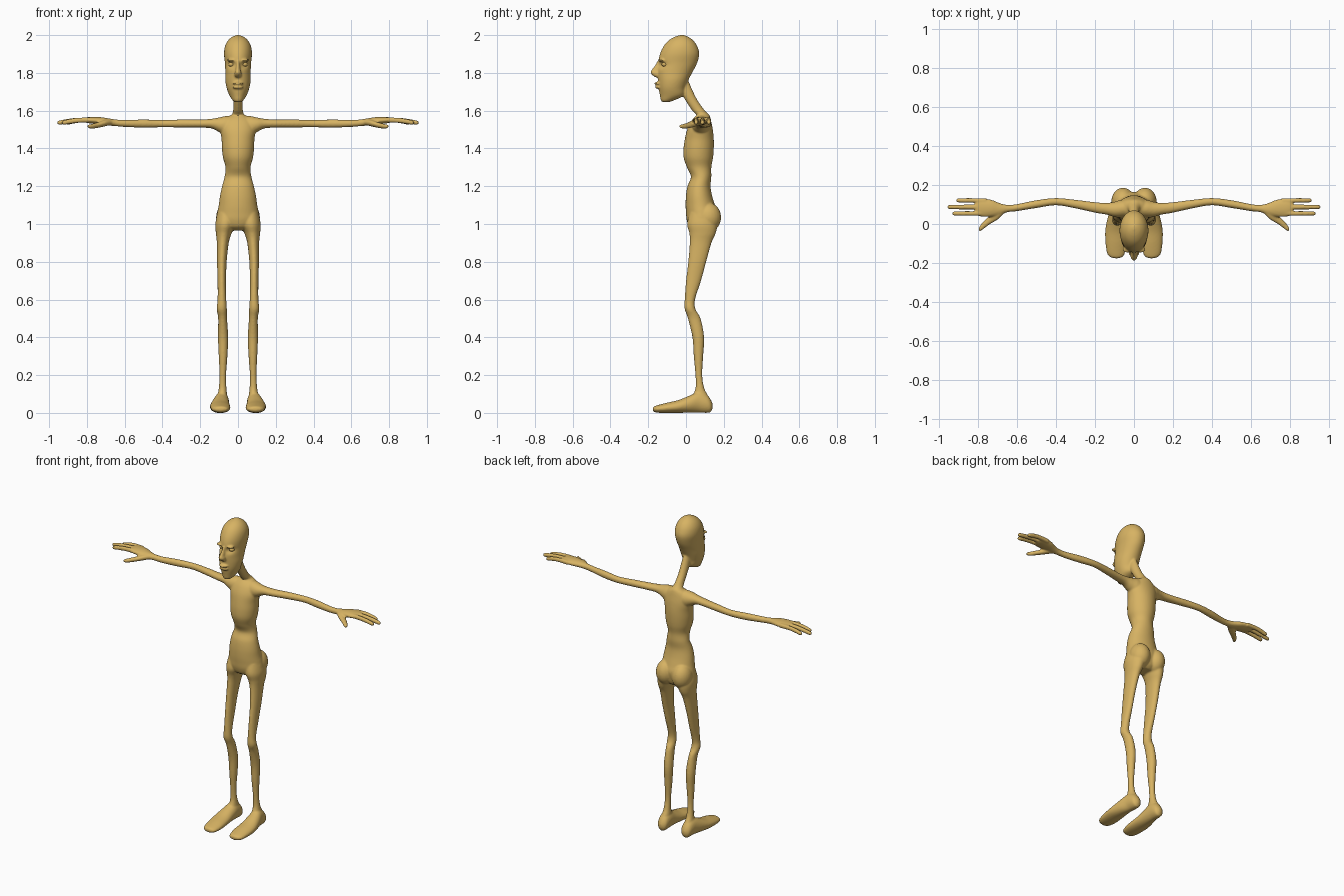
import bpy, bmesh, math
from mathutils import Vector, Matrix

skin = bpy.data.materials.new("tan skin")
skin.diffuse_color = (0.68, 0.45, 0.125, 1)
parts = []


def finish(bm, name):
    bmesh.ops.recalc_face_normals(bm, faces=bm.faces[:])
    me = bpy.data.meshes.new(name)
    bm.to_mesh(me)
    bm.free()
    me.materials.append(skin)
    ob = bpy.data.objects.new(name, me)
    bpy.context.collection.objects.link(ob)
    return ob


def spline(p0, p1, p2, p3, t):
    return [0.5 * (2 * b + (c - a) * t + (2 * a - 5 * b + 4 * c - d) * t * t
                   + (3 * b - a - 3 * c + d) * t ** 3) for a, b, c, d in zip(p0, p1, p2, p3)]


def loft(name, axis, st, s=1, n=32, sub=5, shape=None):
    """Tube along an axis; station = position, then low/high bounds on the other two axes."""
    if len(st[0]) == 4:  # centred part: position, half width, y low, y high
        st = [(z, -w, w, lo, hi) for z, w, lo, hi in st]
    rows = []
    for i in range(len(st) - 1):
        q = [st[max(i - 1, 0)], st[i], st[i + 1], st[min(i + 2, len(st) - 1)]]
        rows += [spline(*q, k / sub) for k in range(sub)]
    rows.append(st[-1])
    bm = bmesh.new()
    rings = []
    for t, a0, a1, b0, b1 in rows:
        ring = []
        for k in range(n):
            an = 2 * math.pi * k / n
            a = (a0 + a1) / 2 + (a1 - a0) / 2 * math.cos(an)
            b = (b0 + b1) / 2 + (b1 - b0) / 2 * math.sin(an)
            x, y, z = {'x': (t, a, b), 'y': (a, t, b), 'z': (a, b, t)}[axis]
            ring.append(bm.verts.new((x * s, y, z)))
        rings.append(ring)
    for r, q in zip(rings, rings[1:]):
        for k in range(n):
            bm.faces.new((r[k], r[(k + 1) % n], q[(k + 1) % n], q[k]))
    bm.faces.new(rings[0])
    bm.faces.new(rings[-1])
    if shape:
        for v in bm.verts:
            shape(v.co)
    ob = finish(bm, name)
    parts.append(ob)
    return ob


def ball(name, c, r):
    bm = bmesh.new()
    bmesh.ops.create_uvsphere(bm, u_segments=24, v_segments=16, radius=1,
                              matrix=Matrix.Translation(c) @ Matrix.Diagonal((*r, 1)))
    return finish(bm, name)


def eye_sockets(co):
    if co.y < -0.06:
        for s in (-1, 1):
            d2 = ((co.x - s * 0.034) / 0.022) ** 2 + ((co.z - 1.842) / 0.016) ** 2
            co.y += 0.018 * math.exp(-d2)


# head and neck
loft("head", 'z', [
    (1.645, .012, -.118, -.09), (1.652, .026, -.132, -.07), (1.68, .045, -.138, -.012),
    (1.72, .060, -.145, -.003), (1.76, .067, -.148, .012), (1.80, .067, -.150, .032),
    (1.85, .069, -.148, .058), (1.90, .074, -.138, .070), (1.94, .069, -.119, .060),
    (1.97, .054, -.094, .040), (1.99, .032, -.062, .014), (2.0, .008, -.03, -.01)],
    n=64, sub=6, shape=eye_sockets)
loft("neck", 'z', [
    (1.53, .05, .06, .125), (1.57, .036, .060, .127), (1.60, .026, .033, .100),
    (1.65, .024, .0, .064), (1.70, .024, -.03, .038), (1.76, .022, -.06, .012)])

# face
loft("nose", 'z', [
    (1.775, .008, -.158, -.13), (1.783, .018, -.172, -.13), (1.80, .019, -.188, -.13),
    (1.815, .013, -.183, -.13), (1.84, .010, -.164, -.12), (1.865, .008, -.150, -.12)])
for nm, z, y in (("upper_lip", 1.744, -.150), ("lower_lip", 1.724, -.146)):
    parts.append(ball(nm, (0, y, z), (.03, .018, .008)))

# torso
loft("torso", 'z', [
    (.965, .05, .05, .13), (.985, .09, .018, .15), (1.02, .114, .004, .160),
    (1.06, .110, .0, .165), (1.10, .102, -.002, .153), (1.15, .095, .0, .138),
    (1.20, .084, .008, .130), (1.25, .071, .026, .134), (1.30, .066, .005, .134),
    (1.35, .079, -.012, .143), (1.40, .085, -.013, .147), (1.45, .087, -.006, .147),
    (1.50, .094, .006, .142), (1.54, .085, .025, .134), (1.565, .06, .045, .128),
    (1.58, .03, .065, .122)], n=48)

for s, side in ((-1, "right"), (1, "left")):
    # legs, buttocks and feet
    parts.append(ball(side + "_buttock", (s * .056, .117, 1.035), (.060, .069, .078)))
    loft(side + "_leg", 'z', [
        (1.06, .02, .108, .02, .15), (1.0, .014, .120, .006, .165), (.95, .034, .117, .018, .157),
        (.90, .049, .112, .020, .135), (.80, .060, .111, .012, .107), (.70, .063, .108, .0, .080),
        (.60, .062, .108, -.007, .048), (.55, .059, .113, -.007, .050), (.50, .058, .105, .010, .077),
        (.40, .052, .106, .034, .096), (.30, .056, .102, .041, .091), (.20, .063, .098, .050, .086),
        (.13, .061, .102, .050, .097), (.08, .056, .110, .030, .122), (.03, .055, .112, .02, .128)], s)
    loft(side + "_foot", 'y', [
        (-.176, .08, .10, .014, .026), (-.17, .060, .122, .006, .034), (-.15, .047, .138, .001, .041),
        (-.10, .040, .146, -.001, .054), (-.04, .042, .148, .0, .068), (.02, .046, .138, .001, .092),
        (.07, .048, .124, .001, .112), (.11, .050, .118, .0, .096), (.13, .057, .110, .004, .072),
        (.141, .075, .092, .025, .048)], s)
    # arm and palm
    loft(side + "_arm", 'x', [
        (.0, .04, .125, 1.47, 1.572), (.06, .033, .125, 1.465, 1.572), (.10, .036, .114, 1.486, 1.564),
        (.14, .048, .108, 1.506, 1.557), (.20, .058, .112, 1.510, 1.553), (.30, .080, .124, 1.511, 1.553),
        (.40, .096, .133, 1.512, 1.551), (.50, .082, .122, 1.510, 1.553), (.60, .066, .102, 1.514, 1.551),
        (.65, .060, .098, 1.518, 1.554), (.69, .044, .108, 1.522, 1.560), (.73, .038, .124, 1.527, 1.566),
        (.77, .036, .130, 1.531, 1.567), (.80, .042, .130, 1.535, 1.565), (.815, .055, .12, 1.540, 1.56)], s)
    # fingers and thumb
    for nm, y, tip in (("little", .121, .912), ("middle", .087, .957), ("index", .054, .932)):
        loft(f"{side}_{nm}_finger", 'x', [
            (.76, y - .012, y + .012, 1.535, 1.563), (.82, y - .012, y + .012, 1.537, 1.564),
            ((.82 + tip) / 2, y - .012, y + .012, 1.532, 1.559), (tip - .012, y - .011, y + .011, 1.525, 1.549),
            (tip - .003, y - .008, y + .008, 1.528, 1.545), (tip, y - .003, y + .003, 1.533, 1.539)], s, n=16)
    loft(side + "_thumb", 'x', [
        (.67, .05, .09, 1.525, 1.552), (.70, .022, .075, 1.518, 1.552), (.74, -.002, .044, 1.509, 1.539),
        (.775, -.028, .010, 1.504, 1.530), (.79, -.037, -.010, 1.507, 1.527),
        (.797, -.034, -.022, 1.512, 1.522)], s, n=16)
    # brow ridges
    parts.append(ball(side + "_brow", (s * .034, -.130, 1.866), (.026, .017, .007)))

# fuse the parts into one skin
bpy.ops.object.select_all(action='DESELECT')
for ob in parts:
    ob.select_set(True)
body = parts[0]
bpy.context.view_layer.objects.active = body
bpy.ops.object.join()
body.name = "figure_body"
rm = body.modifiers.new("fuse", 'REMESH')
rm.mode = 'VOXEL'
rm.voxel_size = 0.005
rm.use_smooth_shade = True
sm = body.modifiers.new("soften", 'SMOOTH')
sm.factor = 0.5
sm.iterations = 5

# eyes
for s, side in ((-1, "right"), (1, "left")):
    eye = ball(side + "_eye", (s * .034, -.112, 1.845), (.017, .017, .013))
    eye.data.polygons.foreach_set("use_smooth", [True] * len(eye.data.polygons))
